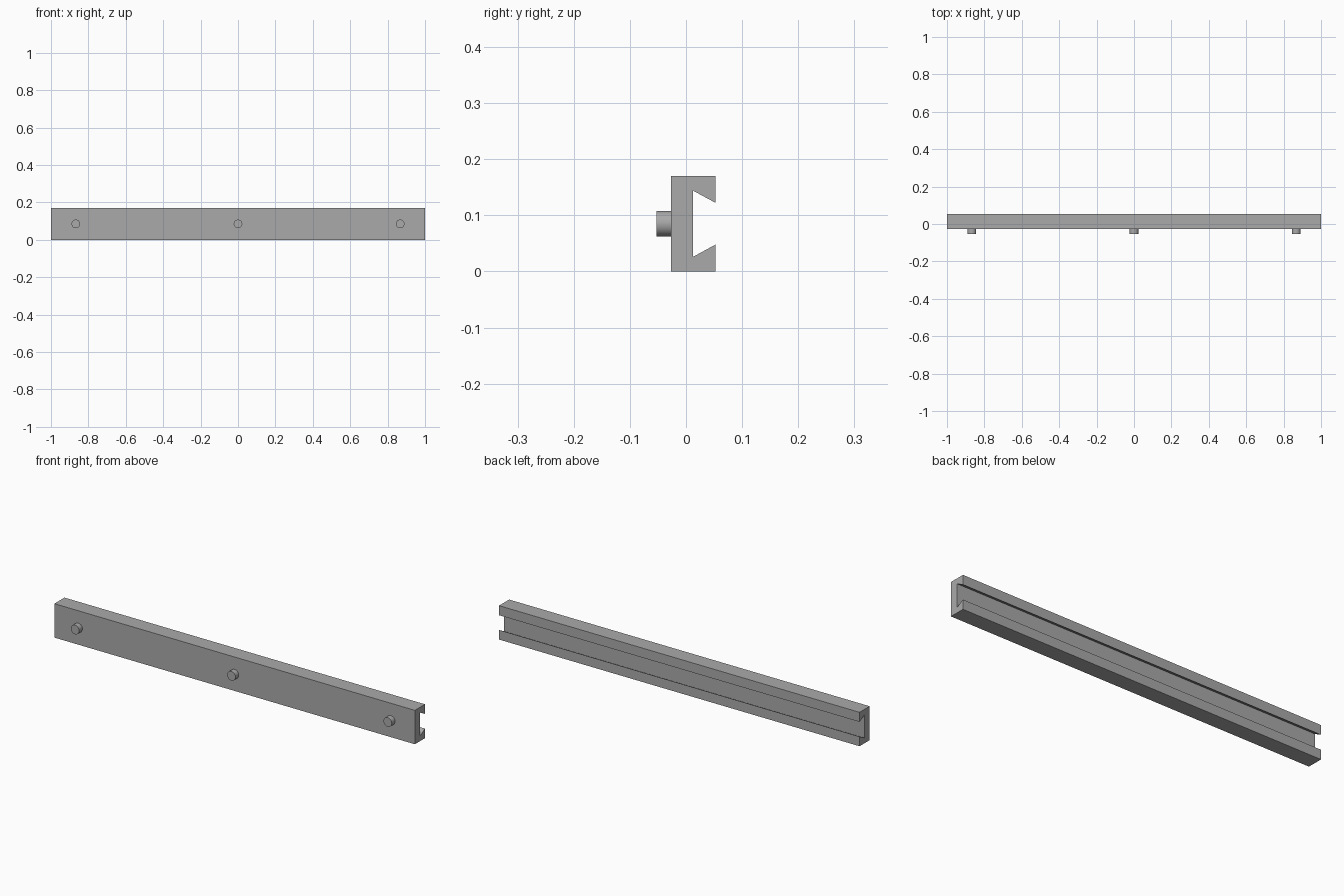
import bpy
import bmesh
import math
from mathutils import Matrix, Vector

cube = bpy.data.objects.get("Cube")
if cube:
    bpy.data.objects.remove(cube, do_unlink=True)

# Single plain grey
grey = bpy.data.materials.new("plain_grey")
grey.use_nodes = True
colour = (0.4, 0.4, 0.4, 1)
grey.diffuse_color = colour
grey.node_tree.nodes["Principled BSDF"].inputs["Base Color"].default_value = colour

HALF_LENGTH = 1.0
HEIGHT = 0.17
MID = HEIGHT / 2
FRONT, SLOT, BACK = -0.027, 0.0125, 0.053


def finish(bm, name):
    bmesh.ops.recalc_face_normals(bm, faces=bm.faces)
    mesh = bpy.data.meshes.new(name)
    bm.to_mesh(mesh)
    bm.free()
    mesh.materials.append(grey)
    obj = bpy.data.objects.new(name, mesh)
    bpy.context.collection.objects.link(obj)
    return obj


# Rail: half profile (y, distance from mid height), mirrored and extruded
half = [(FRONT, MID), (BACK, MID), (BACK, 0.037), (SLOT, 0.059)]
profile = [(y, MID + d) for y, d in half]
profile += [(y, MID - d) for y, d in reversed(half)]
bm = bmesh.new()
end = bm.faces.new([bm.verts.new((-HALF_LENGTH, y, z)) for y, z in profile])
result = bmesh.ops.extrude_face_region(bm, geom=[end], use_keep_orig=True)
moved = [g for g in result["geom"] if isinstance(g, bmesh.types.BMVert)]
bmesh.ops.translate(bm, verts=moved, vec=Vector((2 * HALF_LENGTH, 0, 0)))
finish(bm, "dovetail_rail")

# Mounting pegs along the front, seated slightly into the rail
PEG_FRONT, PEG_BACK = -0.053, FRONT + 0.004
for name, x in (("right_peg", -0.867), ("middle_peg", 0), ("left_peg", 0.867)):
    bm = bmesh.new()
    place = Matrix.Translation((x, (PEG_FRONT + PEG_BACK) / 2, MID))
    bmesh.ops.create_cone(
        bm, cap_ends=True, segments=48, radius1=0.023, radius2=0.023,
        depth=PEG_BACK - PEG_FRONT,
        matrix=place @ Matrix.Rotation(math.pi / 2, 4, "X"))
    peg = finish(bm, name)
    bpy.ops.object.select_all(action="DESELECT")
    peg.select_set(True)
    bpy.context.view_layer.objects.active = peg
    bpy.ops.object.shade_smooth_by_angle(angle=math.radians(30))
